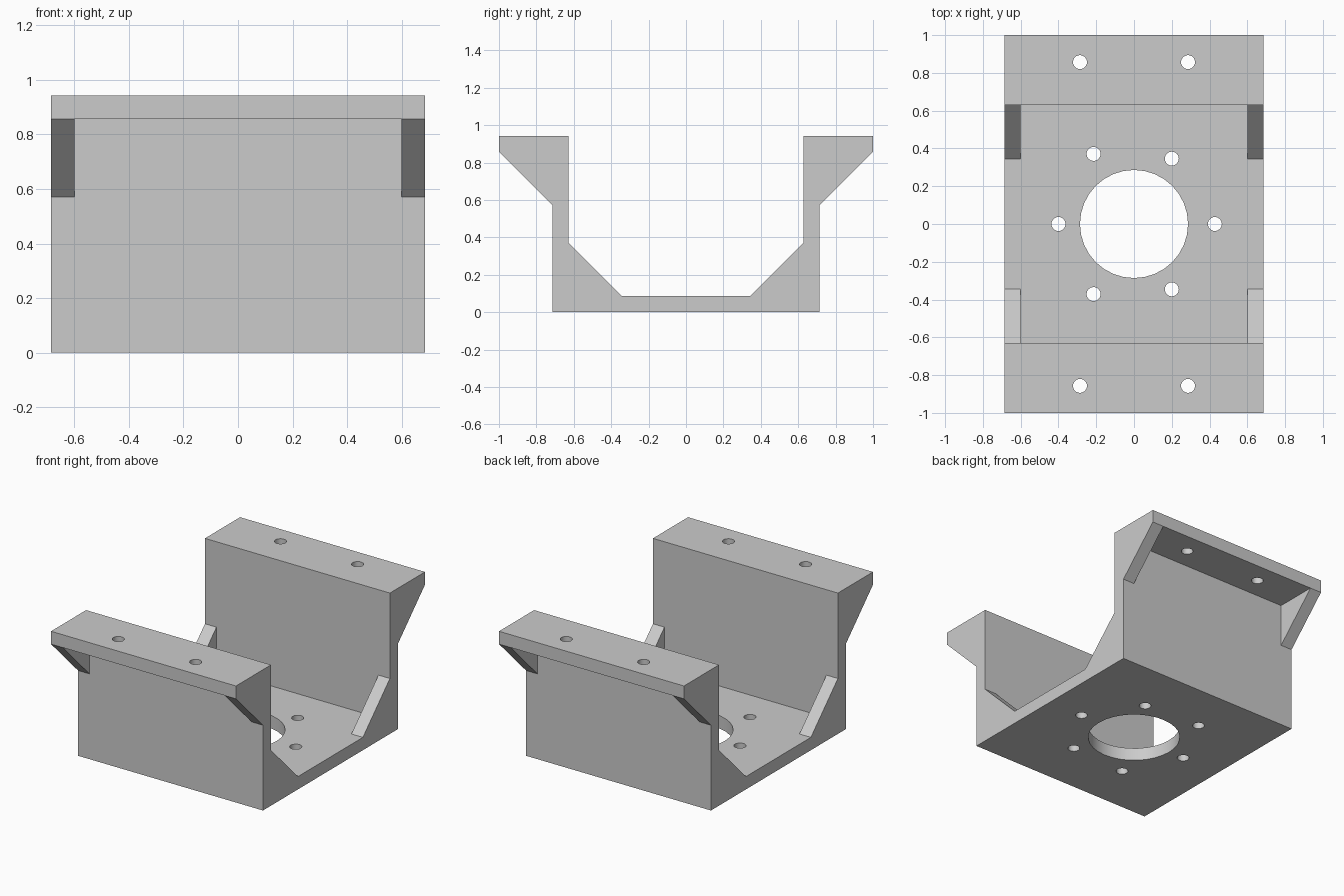
import bpy, bmesh, math

if "Cube" in bpy.data.objects:
    bpy.data.objects.remove(bpy.data.objects["Cube"])

grey = bpy.data.materials.new("light_grey")
grey.diffuse_color = (0.6, 0.6, 0.6, 1)
grey.use_nodes = True
grey.node_tree.nodes["Principled BSDF"].inputs["Base Color"].default_value = grey.diffuse_color

HALF_W = 0.685           # half width of the bracket
RIB_X = 0.6              # inner side of the end ribs
Y_IN, Y_OUT = 0.629, 0.714   # wall faces
Z_BASE, Z_LIP, Z_TOP = 0.086, 0.857, 0.943


def prism(name, outline, half_width):
    """Extrude a (y, z) outline along x, centred on x = 0."""
    bm = bmesh.new()
    face = bm.faces.new([bm.verts.new((-half_width, y, z)) for y, z in outline])
    ext = bmesh.ops.extrude_face_region(bm, geom=[face])
    moved = [v for v in ext["geom"] if isinstance(v, bmesh.types.BMVert)]
    bmesh.ops.translate(bm, verts=moved, vec=(2 * half_width, 0, 0))
    bmesh.ops.recalc_face_normals(bm, faces=bm.faces)
    mesh = bpy.data.meshes.new(name)
    bm.to_mesh(mesh)
    bm.free()
    obj = bpy.data.objects.new(name, mesh)
    bpy.context.collection.objects.link(obj)
    mesh.materials.append(grey)
    return obj


def drill(x, y, z, radius, sides):
    bpy.ops.mesh.primitive_cylinder_add(vertices=sides, radius=radius, depth=0.3, location=(x, y, z))
    obj = bpy.context.object
    obj.name = "hole_cutter"
    obj.data.materials.append(grey)
    return obj


def cut(target, cutter):
    mod = target.modifiers.new("cut", 'BOOLEAN')
    mod.operation = 'DIFFERENCE'
    mod.solver = 'EXACT'
    mod.object = cutter
    bpy.ops.object.select_all(action='DESELECT')
    target.select_set(True)
    bpy.context.view_layer.objects.active = target
    bpy.ops.object.modifier_apply(modifier=mod.name)
    bpy.data.objects.remove(cutter, do_unlink=True)


# Bracket: end profile including the ribs, mirrored front to back
half = [(Y_OUT, 0), (Y_OUT, 0.571), (1, Z_LIP), (1, Z_TOP),
        (Y_IN, Z_TOP), (Y_IN, 0.371), (0.343, Z_BASE)]
bracket = prism("bracket", half + [(-y, z) for y, z in reversed(half)], HALF_W)

# Hollow out between the ribs, inside the channel and under each lip
for s in (1, -1):
    inner = [(0.343, Z_BASE), (Y_IN, Z_BASE), (Y_IN, 0.371), (0.3, 0.35)]
    outer = [(Y_OUT, 0.571), (1.1, 0.5), (1.1, Z_LIP), (Y_OUT, Z_LIP)]
    for shape in (inner, outer):
        cut(bracket, prism("pocket_cutter", [(s * y, z) for y, z in shape], RIB_X))

# Large centre bore and the six holes around it
cut(bracket, drill(0, 0, 0.04, 0.286, 32))
for x, y in [(-0.4, 0), (0.428, 0), (0.2, 0.346), (0.2, -0.346), (-0.214, 0.371), (-0.214, -0.371)]:
    cut(bracket, drill(x, y, 0.04, 0.037, 24))

# Two mounting holes in each lip
for x in (-0.286, 0.286):
    for y in (-0.857, 0.857):
        cut(bracket, drill(x, y, 0.9, 0.037, 24))

bpy.ops.object.shade_smooth_by_angle(angle=math.radians(25))
